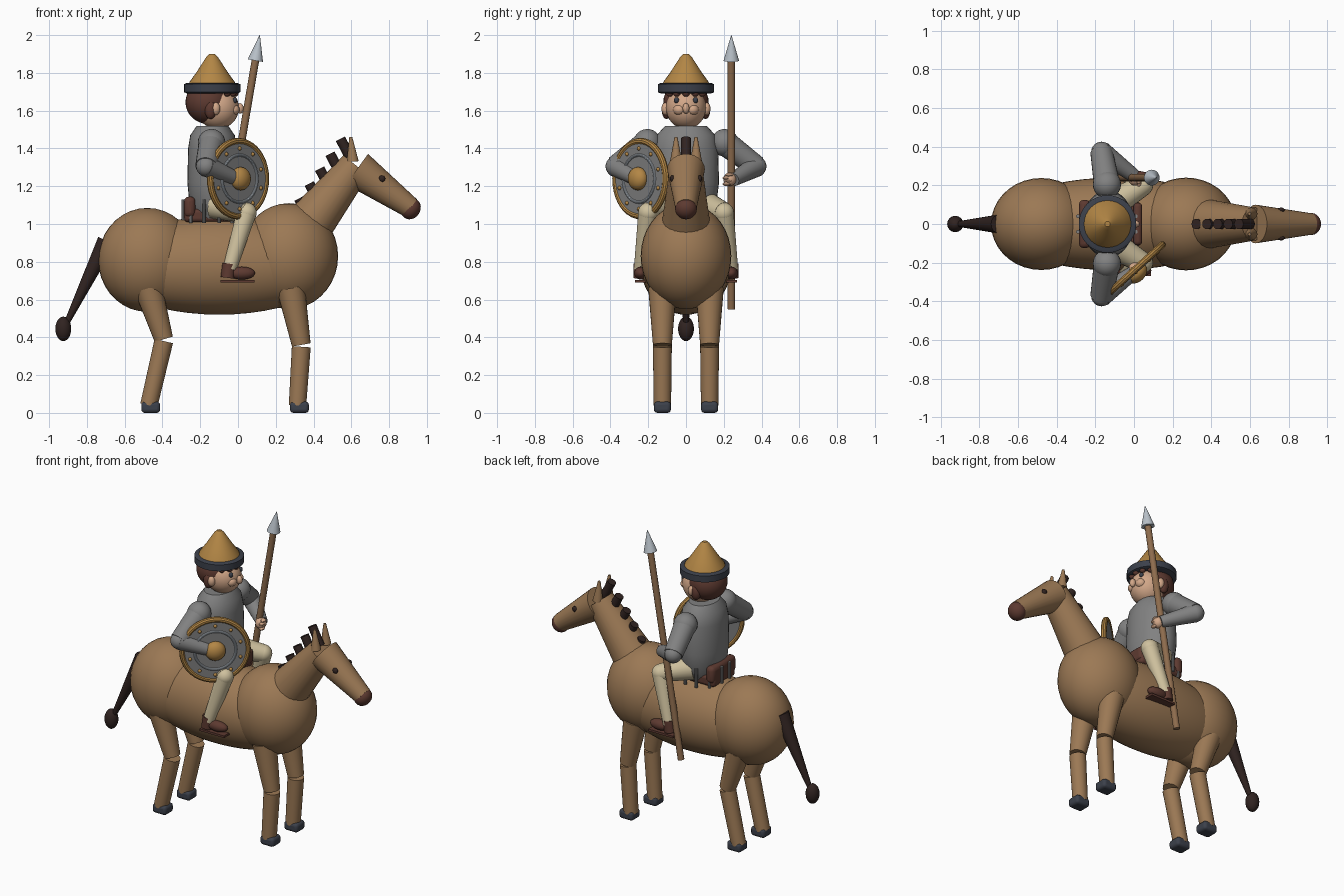
import bpy, bmesh, math
from mathutils import Vector, Matrix

if "Cube" in bpy.data.objects:
    bpy.data.objects.remove(bpy.data.objects["Cube"])

def material(name, rgb):
    m = bpy.data.materials.new(name)
    m.use_nodes = True
    m.diffuse_color = (*rgb, 1)
    m.node_tree.nodes["Principled BSDF"].inputs["Base Color"].default_value = (*rgb, 1)
    return m

COAT = material("horse tan", (.33, .19, .09))
DARK = material("dark mane", (.03, .017, .015))
LEATHER = material("red brown", (.11, .042, .03))
MAIL = material("mail grey", (.22, .22, .22))
CLOTH = material("cream cloth", (.62, .53, .34))
GOLD = material("brass", (.45, .24, .06))
STEEL = material("pale steel", (.48, .53, .58))
SKIN = material("skin", (.65, .39, .25))
SLATE = material("slate", (.045, .052, .07))
WOOD = material("spear wood", (.27, .15, .075))
made = []

def add(name, bm, mat, matrix=Matrix()):
    bm.transform(matrix)
    bmesh.ops.recalc_face_normals(bm, faces=bm.faces)
    mesh = bpy.data.meshes.new(name)
    bm.to_mesh(mesh)
    bm.free()
    mesh.materials.append(mat)
    ob = bpy.data.objects.new(name, mesh)
    bpy.context.collection.objects.link(ob)
    made.append(ob)
    return ob

def aim(direction):
    return Vector(direction).to_track_quat('Z', 'Y').to_matrix().to_4x4()

def limb(name, a, b, r1, r2, mat, n=24):
    """Tapered cylinder from a to b."""
    a, b = Vector(a), Vector(b)
    bm = bmesh.new()
    bmesh.ops.create_cone(bm, cap_ends=True, segments=n, radius1=r1, radius2=r2, depth=(b - a).length)
    return add(name, bm, mat, Matrix.Translation((a + b) / 2) @ aim(b - a))

def ball(name, loc, radii, mat, axis=(0, 0, 1), n=24):
    bm = bmesh.new()
    bmesh.ops.create_uvsphere(bm, u_segments=n, v_segments=n // 2, radius=1)
    return add(name, bm, mat, Matrix.Translation(loc) @ aim(axis) @ Matrix.Diagonal((*radii, 1)))

def lathe(name, profile, mat, loc, axis=(0, 0, 1), squash=1, n=32):
    """Spin (radius, height) points; the profile is closed by its own ends."""
    bm = bmesh.new()
    rings = [[bm.verts.new((r * math.cos(t), r * math.sin(t), z))
              for t in (math.tau * k / n for k in range(n))] for r, z in profile]
    for low, high in zip(rings, rings[1:]):
        for k in range(n):
            bm.faces.new((low[k], low[k - 1], high[k - 1], high[k]))
    bm.faces.new(rings[0])
    bm.faces.new(rings[-1])
    return add(name, bm, mat, Matrix.Translation(loc) @ aim(axis) @ Matrix.Diagonal((squash, 1, 1, 1)))

def torus(name, R, r, mat, loc, axis):
    bm = bmesh.new()
    n, m = 40, 10
    v = [[bm.verts.new(((R + r * math.cos(b)) * math.cos(a), (R + r * math.cos(b)) * math.sin(a), r * math.sin(b)))
          for b in (math.tau * j / m for j in range(m))] for a in (math.tau * i / n for i in range(n))]
    for i in range(n):
        for j in range(m):
            bm.faces.new((v[i][j], v[i - 1][j], v[i - 1][j - 1], v[i][j - 1]))
    return add(name, bm, mat, Matrix.Translation(loc) @ aim(axis))

def box(name, loc, size, mat, bevel=0.0):
    bm = bmesh.new()
    bmesh.ops.create_cube(bm, size=1)
    ob = add(name, bm, mat, Matrix.Translation(loc) @ Matrix.Diagonal((*size, 1)))
    if bevel:
        mod = ob.modifiers.new("bevel", 'BEVEL')
        mod.width, mod.segments = bevel, 3
    return ob

# Horse body, neck and head
ball("horse_barrel", (-.1, 0, .78), (.62, .24, .26), COAT, n=48)
ball("horse_rump", (-.48, 0, .81), (.26, .238, .275), COAT, n=36)
ball("horse_chest", (.27, 0, .83), (.26, .24, .28), COAT, n=36)
limb("horse_neck", (.37, 0, .99), (.625, 0, 1.31), .13, .085, COAT)
limb("horse_head", (.63, 0, 1.29), (.915, 0, 1.085), .1, .056, COAT)
ball("horse_muzzle", (.915, 0, 1.08), (.058, .058, .05), LEATHER, (.81, 0, -.58))

# Mane tufts and tail
for i in range(5):
    top = Vector((.322 + .055 * i, 0, 1.135 + .079 * i))
    limb("mane_tuft", top, top + Vector((.06, 0, -.115)), .027, .027, DARK, 16)
limb("tail", (-.695, 0, .91), (-.905, 0, .48), .05, .015, DARK, 16)
ball("tail_tip", (-.925, 0, .445), (.042, .042, .065), DARK)

for s in (-1, 1):
    # Horse face and legs
    ball("horse_eye", (.762, s * .073, 1.24), (.018, .012, .018), DARK, n=16)
    limb("horse_ear", (.607, s * .053, 1.33), (.597, s * .053, 1.46), .032, .008, COAT, 12)
    y = s * .125
    for name, hip, knee, ankle, hoof in (
            ("front", (.28, .66), (.335, .36), (.315, .04), .325),
            ("hind", (-.475, .66), (-.393, .39), (-.472, .04), -.462)):
        limb(name + "_upper_leg", (hip[0], y, hip[1]), (knee[0], y, knee[1]), .075, .05, COAT)
        limb(name + "_lower_leg", (knee[0], y, knee[1] - .01), (ankle[0], y, ankle[1]), .05, .046, COAT)
        box(name + "_hoof", (hoof, y, .03), (.1, .09, .06), SLATE, .018)

    # Rider arms
    shoulder, elbow, wrist = (-.14, s * .205, 1.43), (-.168, s * .372, 1.305), (0, s * .25, 1.235)
    ball("shoulder", shoulder, (.073, .073, .073), MAIL)
    limb("upper_arm", shoulder, elbow, .068, .058, MAIL)
    ball("elbow", elbow, (.054, .054, .054), MAIL)
    limb("forearm", elbow, wrist, .056, .036, MAIL)
    ball("hand", (.005, s * .232, 1.237), (.034, .034, .036), SKIN)

    # Rider legs, boots and stirrups
    knee = (.045, s * .2, 1.06)
    limb("thigh", (-.12, s * .1, 1.1), knee, .075, .055, CLOTH)
    ball("knee", knee, (.054, .054, .054), CLOTH)
    limb("shin", knee, (-.045, s * .24, .76), .053, .036, CLOTH)
    limb("boot_cuff", (-.045, s * .24, .79), (-.055, s * .24, .715), .037, .037, LEATHER)
    ball("boot_foot", (.02, s * .24, .74), (.07, .034, .034), LEATHER)
    box("stirrup", (-.003, s * .24, .697), (.18, .06, .014), LEATHER)

    # Rider ears, side hair, eyes, cheeks
    ball("ear", (-.118, s * .108, 1.61), (.024, .022, .034), SKIN, n=16)
    ball("side_hair", (-.145, s * .103, 1.605), (.032, .026, .05), LEATHER, n=16)
    ball("eye", (-.016, s * .05, 1.655), (.012, .014, .016), SLATE, n=16)
    ball("cheek", (-.025, s * .035, 1.605), (.034, .034, .03), SKIN, n=16)

# Fingers around the spear
for i in range(4):
    ball("finger", (.024, .215 + .014 * (i % 2), 1.212 + .016 * i), (.016, .022, .011), SKIN, n=12)

# Saddle
box("saddle_seat", (-.125, 0, 1.045), (.32, .23, .07), LEATHER, .02)
box("saddle_back", (-.255, 0, 1.09), (.06, .25, .11), LEATHER, .025)
box("saddle_front", (.02, 0, 1.08), (.045, .22, .09), LEATHER, .02)

# Mail shirt with hanging strips
lathe("torso", [(.12, 1.03), (.16, 1.1), (.175, 1.22), (.17, 1.4), (.155, 1.47), (.11, 1.52)],
      MAIL, (-.135, 0, 0), squash=.76)
for i in range(12):
    t = math.tau * (i + .5) / 12
    x, y = -.14 + .155 * math.cos(t), .155 * math.sin(t)
    limb("mail_strip", (x, y, 1.005), (x, y, 1.13), .01, .01, MAIL, 10)

# Rider head
ball("head", (-.108, 0, 1.615), (.113, .106, .112), SKIN, n=32)
ball("hair", (-.16, 0, 1.645), (.118, .12, .115), LEATHER, n=32)
ball("nose", (.01, 0, 1.612), (.02, .018, .028), SKIN, n=16)
for i in range(5):
    a = (i - 2) * .48
    ball("fringe", (-.115 + .1 * math.cos(a), .105 * math.sin(a), 1.692), (.018, .02, .018), LEATHER, n=12)

# Hat
lathe("hat_band", [(.135, 1.692), (.149, 1.698), (.149, 1.74), (.135, 1.746)], SLATE, (-.137, 0, 0))
lathe("hat_crown", [(.126, 1.735), (.118, 1.755), (.085, 1.8), (.03, 1.885), (.014, 1.9)], GOLD, (-.137, 0, 0))

# Spear
foot, neck = Vector((-.132, .24, .55)), Vector((.092, .24, 1.865))
limb("spear_shaft", foot, neck, .02, .02, WOOD, 16)
limb("spear_head", neck, (.115, .24, 2), .041, .001, STEEL, 20)

# Round shield with rim, ring, boss and rivets
centre, out = Vector((0, -.24, 1.24)), Vector((.67, -.74, 0)).normalized()
turn = aim(out)
limb("shield_disc", centre - out * .012, centre + out * .012, .2, .2, MAIL, 40)
torus("shield_rim", .198, .018, GOLD, centre, out)
torus("shield_ring", .125, .008, STEEL, centre + out * .012, out)
ball("shield_boss", centre + out * .02, (.062, .062, .045), GOLD, out)
for i in range(10):
    t = math.tau * (i + .5) / 10
    spot = turn @ Vector((.16 * math.cos(t), .16 * math.sin(t), .012))
    ball("shield_rivet", centre + spot, (.011, .011, .011), GOLD, n=12)

# Smooth shading with sharp edges kept
bpy.ops.object.select_all(action='DESELECT')
for ob in made:
    ob.select_set(True)
bpy.context.view_layer.objects.active = made[0]
bpy.ops.object.shade_smooth_by_angle(angle=math.radians(35))
